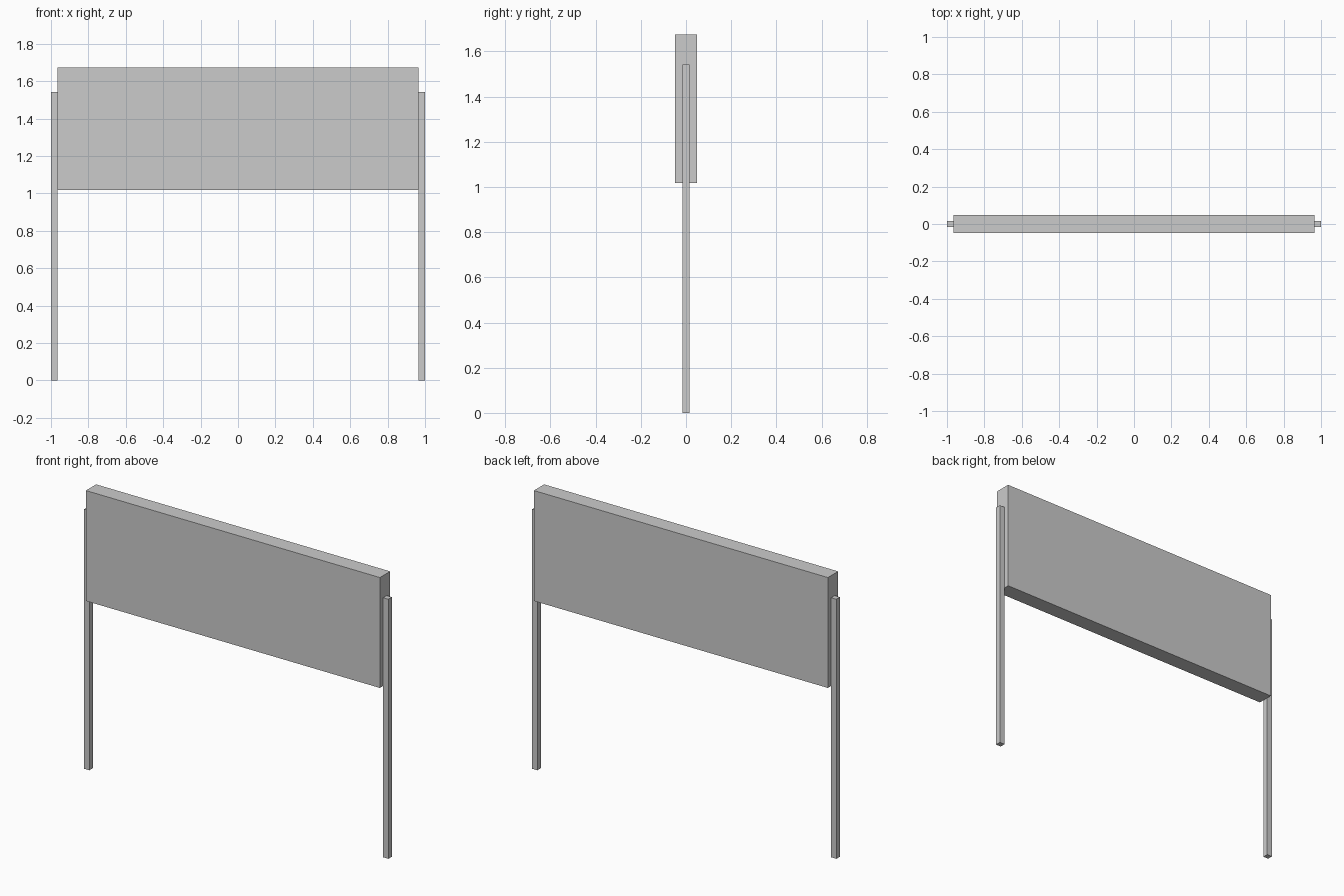
import bpy

if "Cube" in bpy.data.objects:
    bpy.data.objects.remove(bpy.data.objects["Cube"])


def box(name, lo, hi):
    """Axis-aligned box between two corners."""
    centre = [(a + b) / 2 for a, b in zip(lo, hi)]
    bpy.ops.mesh.primitive_cube_add(size=1, location=centre)
    ob = bpy.context.object
    ob.name = name
    ob.scale = [b - a for a, b in zip(lo, hi)]
    bpy.ops.object.transform_apply(location=False, rotation=False, scale=True)
    return ob


PANEL_X = 0.966   # half width of the board
POST_Y = 0.0165   # half depth of a post

# Sign board
box("sign_panel", (-PANEL_X, -0.048, 1.018), (PANEL_X, 0.048, 1.674))

# Square posts flush against both ends of the board
for side, x0, x1 in (("left", -1.0, -PANEL_X), ("right", PANEL_X, 1.0)):
    box(side + "_post", (x0, -POST_Y, 0), (x1, POST_Y, 1.542))
